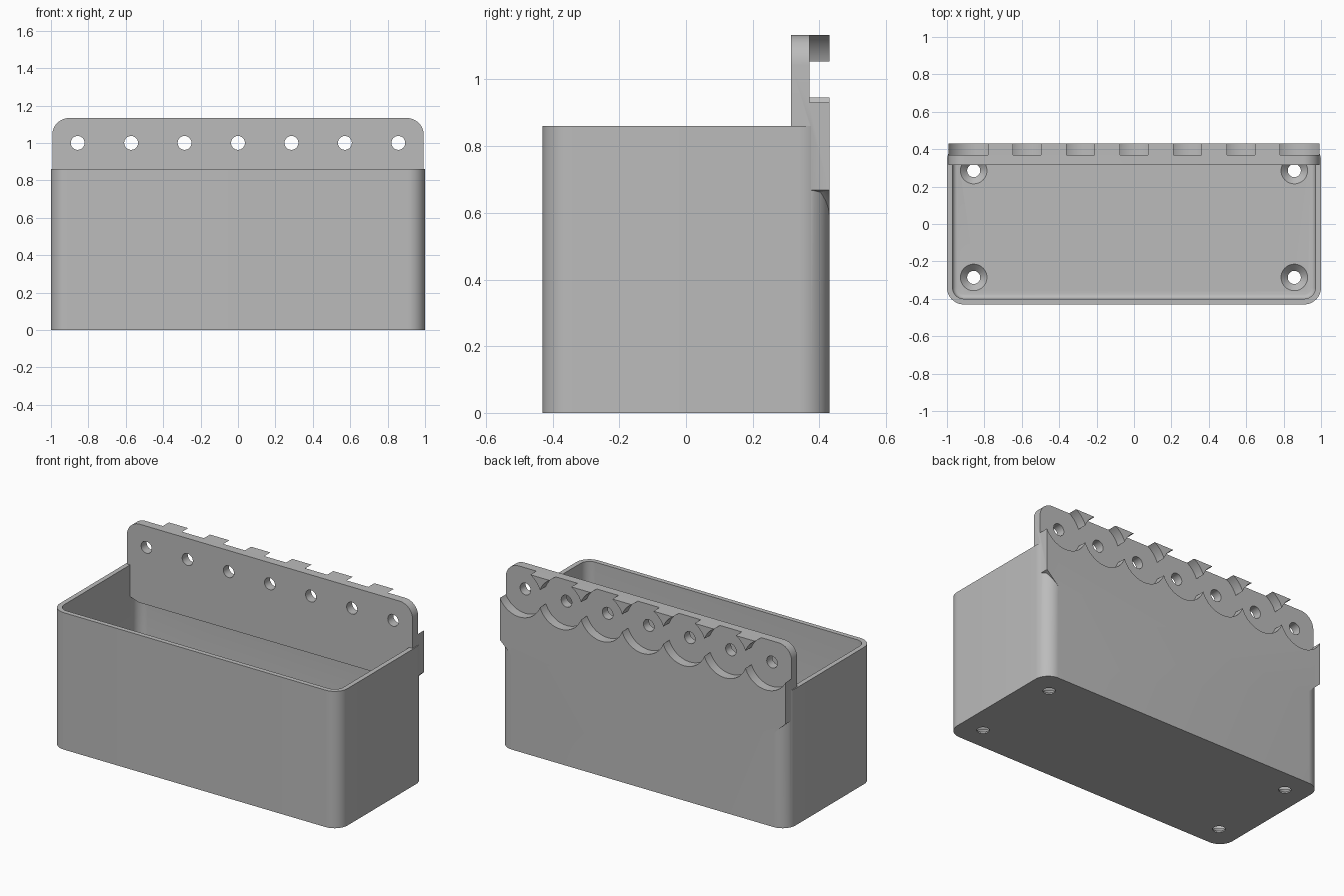
import bpy, bmesh
from math import cos, sin, pi
from mathutils import Matrix, Vector

cube = bpy.data.objects.get("Cube")
if cube:
    bpy.data.objects.remove(cube, do_unlink=True)

# Main sizes
HALF_X, HALF_Y, RIM = 1.0, 0.43, 0.86
WALL, FLOOR, CORNER = 0.03, 0.045, 0.09
RAIL_X, TOP, PLATE_FRONT, PLATE_BACK = 0.993, 1.133, 0.315, 0.37
PITCH, PEG_Z = 2 / 7, 1.0

grey = bpy.data.materials.new("plain grey")
grey.use_nodes = True
colour = (0.5, 0.5, 0.5, 1)
grey.diffuse_color = colour
grey.node_tree.nodes["Principled BSDF"].inputs["Base Color"].default_value = colour


def arc(cx, cy, r, start, steps=12):
    """Quarter arc, counter-clockwise from the start angle."""
    return [(cx + r * cos(start + pi / 2 * i / steps),
             cy + r * sin(start + pi / 2 * i / steps)) for i in range(steps + 1)]


def rounded_rect(hx, hy, r):
    signs = [(1, 1), (-1, 1), (-1, -1), (1, -1)]
    return [p for i, (sx, sy) in enumerate(signs)
            for p in arc(sx * (hx - r), sy * (hy - r), r, i * pi / 2)]


def prism(points, low, high, upright=False):
    """Extrude a flat outline along z, or along y when upright."""
    bm = bmesh.new()
    place = (lambda u, v, d: (u, d, v)) if upright else (lambda u, v, d: (u, v, d))
    face = bm.faces.new([bm.verts.new(place(u, v, low)) for u, v in points])
    moved = bmesh.ops.extrude_face_region(bm, geom=[face])["geom"]
    verts = [g for g in moved if isinstance(g, bmesh.types.BMVert)]
    bmesh.ops.translate(bm, verts=verts, vec=place(0, 0, high - low))
    return bm


def cone(r1, r2, depth, centre, along_y=False):
    bm = bmesh.new()
    turn = Matrix.Rotation(pi / 2, 4, "X") if along_y else Matrix()
    bmesh.ops.create_cone(bm, cap_ends=True, segments=48, radius1=r1, radius2=r2,
                          depth=depth, matrix=Matrix.Translation(Vector(centre)) @ turn)
    return bm


def finish(bm, name):
    bmesh.ops.recalc_face_normals(bm, faces=bm.faces[:])
    mesh = bpy.data.meshes.new(name)
    bm.to_mesh(mesh)
    bm.free()
    mesh.materials.append(grey)
    obj = bpy.data.objects.new(name, mesh)
    bpy.context.collection.objects.link(obj)
    return obj


def combine(target, bm, operation):
    """Apply a boolean to the target and discard the tool body."""
    tool = finish(bm, "tool_body")
    tool.hide_render = True
    mod = target.modifiers.new("boolean", "BOOLEAN")
    mod.operation, mod.solver, mod.object = operation, "EXACT", tool
    bpy.context.view_layer.update()
    graph = bpy.context.evaluated_depsgraph_get()
    mesh = bpy.data.meshes.new_from_object(target.evaluated_get(graph))
    target.modifiers.clear()
    target.data = mesh
    bpy.data.objects.remove(tool, do_unlink=True)


# Outer bin with rounded upright corners
storage_bin = finish(prism(rounded_rect(HALF_X, HALF_Y, CORNER), 0, RIM), "wall_bin")

# Cavity, rounded where the walls meet the floor
cavity = prism(rounded_rect(HALF_X - WALL, HALF_Y - WALL, CORNER - WALL), FLOOR, RIM + 0.2)
floor_edges = [e for e in cavity.edges if all(abs(v.co.z - FLOOR) < 1e-4 for v in e.verts)]
bmesh.ops.bevel(cavity, geom=floor_edges, offset=0.025, segments=4,
                affect="EDGES", profile=0.5)
combine(storage_bin, cavity, "DIFFERENCE")

# Hanging rail: rounded top, sloped lower ends and a sloped inner underside
end, r = RAIL_X - CORNER, CORNER
rail_low = 0.59
outline = [(-0.91, rail_low), (0.91, rail_low), (RAIL_X, 0.668)]
outline += arc(end, TOP - r, r, 0) + arc(-end, TOP - r, r, pi / 2) + [(-RAIL_X, 0.668)]
rail = prism(outline, PLATE_FRONT, HALF_Y, upright=True)
for v in rail.verts:
    if v.co.z < rail_low + 0.01 and v.co.y < PLATE_BACK:
        v.co.z += 0.05
bmesh.ops.triangulate(rail, faces=[f for f in rail.faces if len(f.verts) == 4])
combine(storage_bin, rail, "UNION")

# Round seats on the back of the rail, each with a through hole
for i in range(-3, 4):
    x = i * PITCH
    seat = cone(0.153, 0.153, 0.2, (x, PLATE_BACK + 0.1, PEG_Z), along_y=True)
    combine(storage_bin, seat, "DIFFERENCE")
    hole = cone(0.037, 0.037, 0.4, (x, PLATE_BACK, PEG_Z), along_y=True)
    combine(storage_bin, hole, "DIFFERENCE")

# Countersunk screw holes in the floor
for sx in (-1, 1):
    for sy in (-1, 1):
        x, y = sx * 3 * PITCH, sy * PITCH
        combine(storage_bin, cone(0.035, 0.035, 0.16, (x, y, 0)), "DIFFERENCE")
        sink = cone(0.033, 0.072, 0.04, (x, y, FLOOR - 0.019))
        combine(storage_bin, sink, "DIFFERENCE")

# Smooth rounded corners, crisp edges elsewhere
bpy.ops.object.select_all(action="DESELECT")
storage_bin.select_set(True)
bpy.context.view_layer.objects.active = storage_bin
bpy.ops.object.shade_smooth_by_angle(angle=pi / 6)
